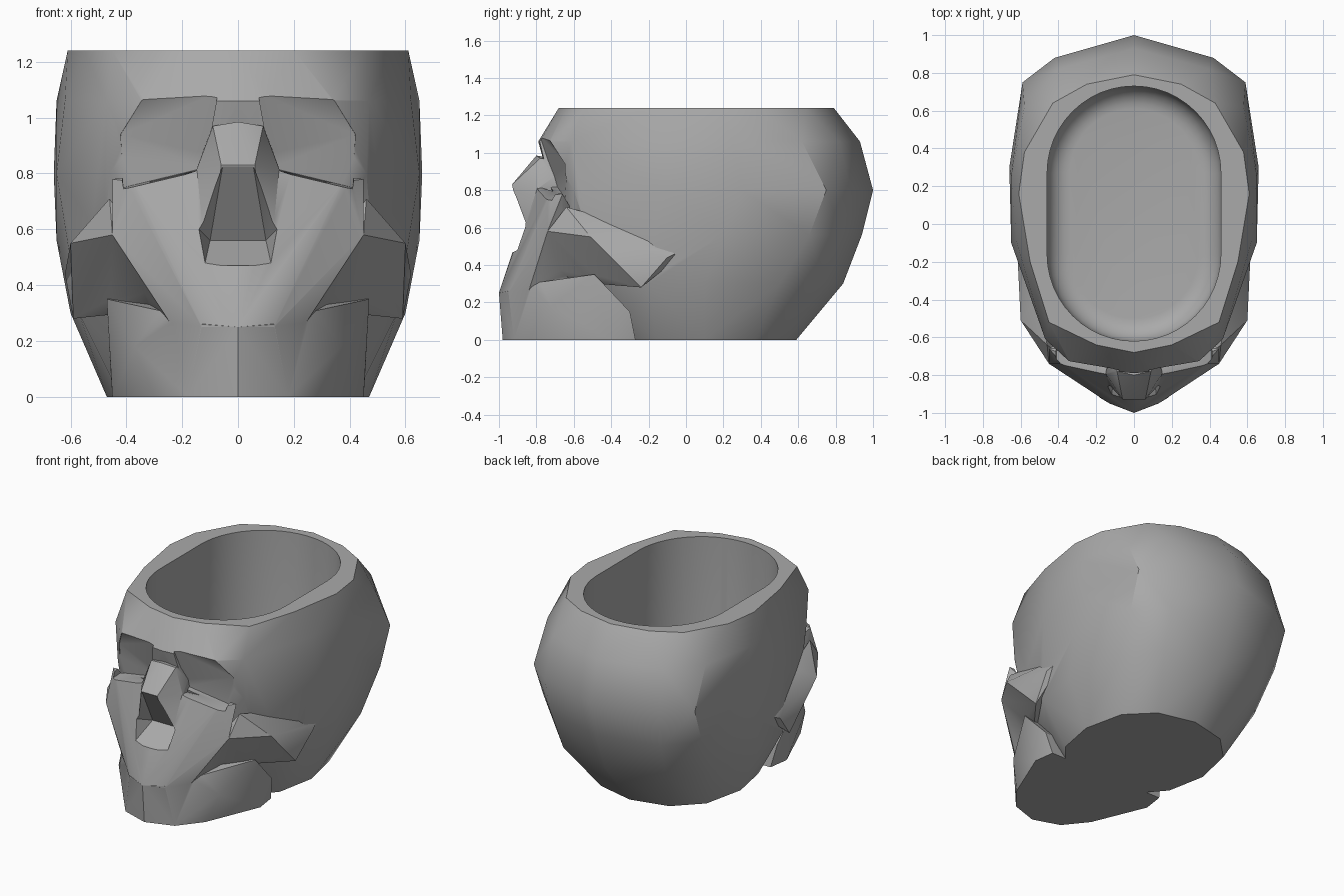
import bpy
import bmesh
import math

if "Cube" in bpy.data.objects:
    bpy.data.objects.remove(bpy.data.objects["Cube"])

grey = bpy.data.materials.new("stone_grey")
grey.use_nodes = True
colour = (.4, .4, .4, 1)
grey.diffuse_color = colour
grey.node_tree.nodes["Principled BSDF"].inputs["Base Color"].default_value = colour


def make_object(name, bm):
    bmesh.ops.recalc_face_normals(bm, faces=bm.faces[:])
    mesh = bpy.data.meshes.new(name)
    bm.to_mesh(mesh)
    bm.free()
    mesh.materials.append(grey)
    obj = bpy.data.objects.new(name, mesh)
    bpy.context.scene.collection.objects.link(obj)
    return obj


def faceted(name, points):
    """Low-poly solid wrapped tightly around a few corner points."""
    bm = bmesh.new()
    for point in sorted(set(points)):
        bm.verts.new(point)
    result = bmesh.ops.convex_hull(bm, input=bm.verts[:])
    unused = set(result["geom_interior"]) | set(result["geom_unused"])
    loose = [v for v in unused if isinstance(v, bmesh.types.BMVert)]
    bmesh.ops.delete(bm, geom=loose, context="VERTS")
    return make_object(name, bm)


def flip(points):
    return [(-x, y, z) for x, y, z in points]


def centred(name, points):
    return faceted(name, points + flip(points))


def paired(name, points):
    return [faceted("left_" + name, points), faceted("right_" + name, flip(points))]


def combine(target, tool, operation):
    modifier = target.modifiers.new(tool.name, "BOOLEAN")
    modifier.object = tool
    modifier.operation = operation
    modifier.solver = "EXACT"
    bpy.context.view_layer.objects.active = target
    bpy.ops.object.modifier_apply(modifier=modifier.name)
    bpy.data.objects.remove(tool)


# Cranium: half outlines from back to front at each height
outlines = {
    1.24: [(0, .79), (.25, .74), (.43, .64), (.58, .38), (.61, .16), (.55, -.2), (.45, -.52), (.2, -.64), (0, -.68)],
    1.06: [(0, .93), (.4, .82), (.58, .62), (.65, .25), (.62, -.1), (.47, -.61), (.34, -.73), (.1, -.78), (0, -.79)],
    .8: [(0, 1), (.42, .88), (.59, .75), (.66, .3), (.65, -.1), (.46, -.6)],
    .56: [(0, .94), (.4, .84), (.58, .66), (.65, .2), (.61, -.15), (.48, -.52), (.3, -.65)],
    .3: [(0, .84), (.38, .74), (.55, .5), (.6, .1), (.57, -.2), (.3, -.58)],
    0: [(0, .59), (.25, .53), (.41, .37), (.47, .1), (.42, -.16), (.3, -.3)],
}
skull = centred("skull_planter", [(x, y, z) for z, ring in outlines.items() for x, y in ring])

# Upper jaw and cheeks
upper_jaw = centred("upper_jaw", [
    (.12, -.8, .82), (.38, -.74, .77), (.45, -.66, .78), (.45, -.74, .58),
    (.13, -.86, .54), (0, -.93, .46), (.1, -.91, .47), (.24, -.82, .4),
    (0, -1, .25), (.13, -.95, .25), (.2, -.86, .2), (.3, -.62, .3), (.2, -.5, .5)])

# Lower jaw with its rear corner
lower_jaw = centred("lower_jaw", [
    (0, -1, .25), (.13, -.95, .26), (.24, -.84, .3), (.31, -.64, .29),
    (.47, -.49, .35), (.46, -.3, .15), (.43, -.27, 0), (.45, -.41, 0),
    (.37, -.72, .18), (.3, -.77, 0), (.18, -.92, 0), (0, -.98, 0)])

# Cheekbone arches running back along the sides
arches = paired("cheek_arch", [
    (.45, -.74, .58), (.46, -.64, .71), (.6, -.51, .55), (.62, -.1, .44),
    (.58, .05, .51), (.26, -.8, .4), (.31, -.6, .31), (.59, -.24, .28), (.4, -.2, .4)])

for part in [upper_jaw, lower_jaw] + arches:
    combine(skull, part, "UNION")

# Eye sockets: the roof slopes from the brow down to a cheek ledge
sockets = paired("socket_cutter", [
    (.07, -.785, 1.1), (.34, -.73, 1.07), (.42, -.64, .94), (.41, -.64, .75),
    (.36, -.65, .77), (.12, -.69, .82), (.07, -1.1, 1.1), (.34, -1.1, 1.07),
    (.44, -1.1, .94), (.41, -1.1, .72), (.36, -1.1, .76), (.12, -1.1, .82)])
for cutter in sockets:
    combine(skull, cutter, "DIFFERENCE")

# Nose bridge, then the nasal opening below its tip
nose = centred("nose", [
    (0, -.8, .985), (.09, -.78, .97), (.06, -.93, .83), (.15, -.79, .81),
    (.15, -.83, .58), (.1, -.87, .52), (.1, -.6, .95), (.12, -.6, .56)])
combine(skull, nose, "UNION")
opening = centred("nasal_cutter", [
    (.055, -.925, .825), (.14, -.86, .6), (.1, -.75, .56), (.12, -.92, .47),
    (.055, -1.2, .825), (.14, -1.2, .6), (.12, -1.2, .47)])
combine(skull, opening, "DIFFERENCE")


def capsule_ring(radius, z, steps=24):
    """Round-ended outline, long axis front to back."""
    ring = []
    for end, centre in ((0, .27), (math.pi, -.16)):
        for i in range(steps + 1):
            angle = end + math.pi * i / steps
            ring.append((radius * math.cos(angle), centre + radius * math.sin(angle), z))
    return ring


# Planting cavity with a rounded floor edge
floor, fillet, radius = .2, .12, .46
bm = bmesh.new()
rings = []
for i in range(7):
    turn = math.pi / 2 * i / 6
    inset = fillet * (1 - math.sin(turn))
    rings.append(capsule_ring(radius - inset, floor + fillet * (1 - math.cos(turn))))
rings.append(capsule_ring(radius, 1.5))
loops = [[bm.verts.new(point) for point in ring] for ring in rings]
for low, high in zip(loops, loops[1:]):
    for i in range(len(low)):
        bm.faces.new((low[i - 1], low[i], high[i], high[i - 1]))
bm.faces.new(loops[0])
bm.faces.new(loops[-1])
combine(skull, make_object("cavity_cutter", bm), "DIFFERENCE")

# Soft facets with crisp creases
bpy.ops.object.select_all(action="DESELECT")
skull.select_set(True)
bpy.context.view_layer.objects.active = skull
bpy.ops.object.shade_smooth_by_angle(angle=math.radians(32))
